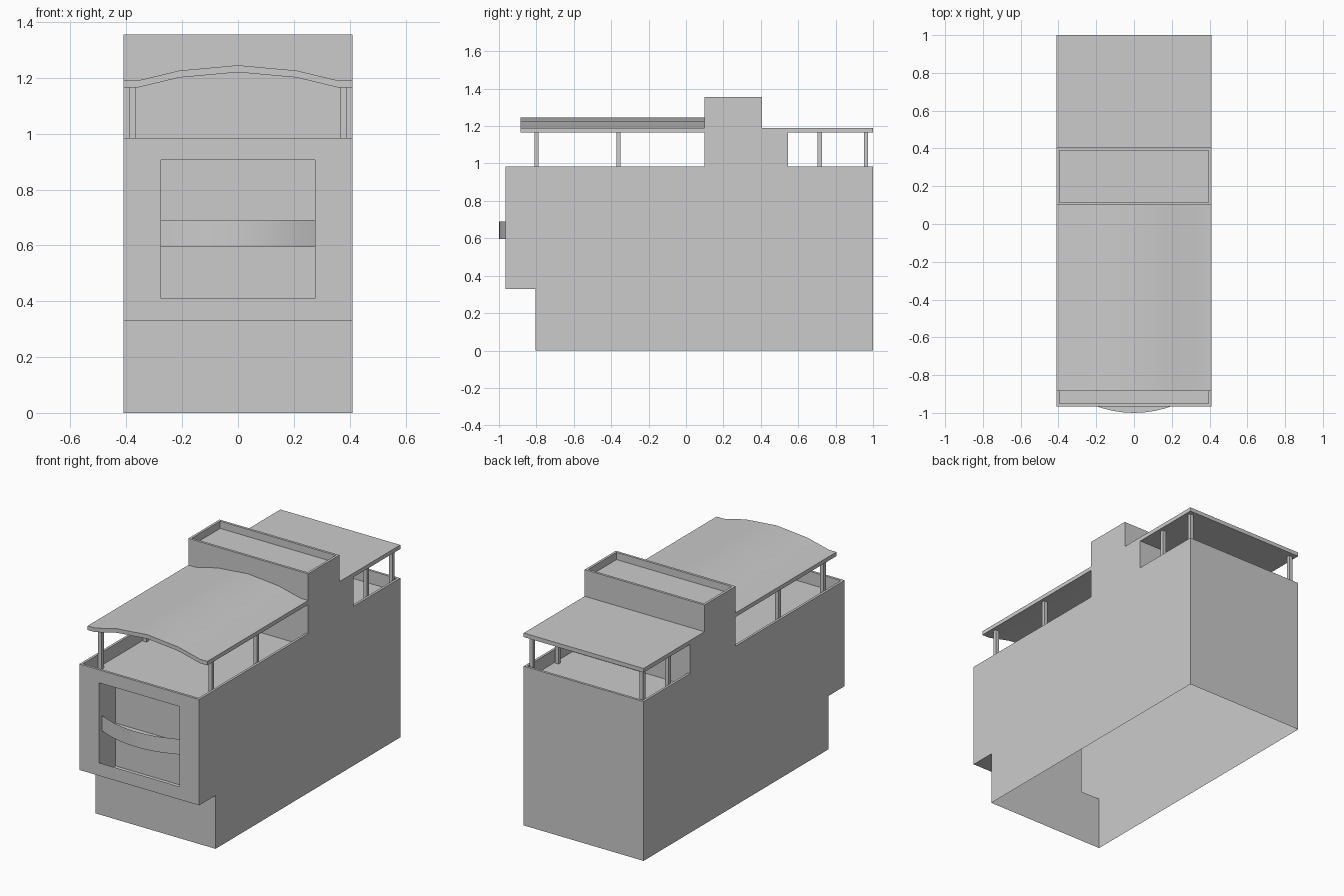
import bpy, bmesh

if "Cube" in bpy.data.objects:
    bpy.data.objects.remove(bpy.data.objects["Cube"])

W = 0.41            # half width of the house
RIM = 0.015         # parapet thickness
DECK = 0.905        # terrace floor height


def finish(bm, name, smooth=False):
    bmesh.ops.remove_doubles(bm, verts=bm.verts, dist=1e-4)
    bmesh.ops.recalc_face_normals(bm, faces=bm.faces)
    me = bpy.data.meshes.new(name)
    bm.to_mesh(me)
    bm.free()
    ob = bpy.data.objects.new(name, me)
    bpy.context.collection.objects.link(ob)
    if smooth:
        bpy.context.view_layer.objects.active = ob
        ob.select_set(True)
        bpy.ops.object.shade_smooth_by_angle()
        ob.select_set(False)
    return ob


def face(bm, pts):
    return bm.faces.new([bm.verts.new(p) for p in pts])


def strip(bm, a, b, w=W):
    """Quad across the width between two (y, z) profile points."""
    face(bm, [(-w, *a), (w, *a), (w, *b), (-w, *b)])


def tray(bm, y0, y1, z, floor, rim0, rim1):
    """Sunken roof with a parapet rim; rim0 / rim1 are the rims at y0 / y1."""
    out = [(-W, y0), (W, y0), (W, y1), (-W, y1)]
    xi = W - RIM
    inn = [(-xi, y0 + rim0), (xi, y0 + rim0), (xi, y1 - rim1), (-xi, y1 - rim1)]
    face(bm, [(*p, floor) for p in inn])
    for i, rim in enumerate((rim0, RIM, rim1, RIM)):
        j = (i + 1) % 4
        face(bm, [(*inn[i], z), (*inn[j], z), (*inn[j], floor), (*inn[i], floor)])
        if rim:
            face(bm, [(*out[i], z), (*out[j], z), (*inn[j], z), (*inn[i], z)])


def box(name, x0, x1, y0, y1, z0, z1):
    bm = bmesh.new()
    bmesh.ops.create_cube(bm, size=1)
    for v in bm.verts:
        v.co = (x1 if v.co.x > 0 else x0, y1 if v.co.y > 0 else y0, z1 if v.co.z > 0 else z0)
    return finish(bm, name)


# House shell, open underneath: side silhouettes joined across the width
prof = [(-0.805, 0), (-0.805, 0.33), (-0.965, 0.33), (-0.965, 0.985), (0.1, 0.985),
        (0.1, 1.355), (0.405, 1.355), (0.405, 1.165), (0.545, 1.165),
        (0.545, 0.985), (1.0, 0.985), (1.0, 0)]
bm = bmesh.new()
for s in (-W, W):
    face(bm, [(s, *p) for p in prof])
for i in (0, 1, 4, 6, 7, 8, 10):
    strip(bm, prof[i], prof[i + 1])
# Terraces and tower roof
tray(bm, -0.965, 0.1, 0.985, DECK, RIM, 0)
tray(bm, 0.545, 1.0, 0.985, DECK, 0, RIM)
tray(bm, 0.1, 0.405, 1.355, 1.31, RIM, RIM)
# Front wall around the window opening
F, B, OX, OZ0, OZ1 = -0.965, -0.805, 0.275, 0.41, 0.905
for x0, x1, z0, z1 in ((-W, -OX, 0.33, 0.985), (OX, W, 0.33, 0.985),
                       (-OX, OX, 0.33, OZ0), (-OX, OX, OZ1, 0.985)):
    face(bm, [(x0, F, z0), (x1, F, z0), (x1, F, z1), (x0, F, z1)])
finish(bm, "house_shell")

# Loggia behind the opening
bm = bmesh.new()
strip(bm, (B, 0.33), (B, OZ1), OX)
for s in (-OX, OX):
    face(bm, [(s, F, 0.33), (s, B, 0.33), (s, B, OZ1), (s, F, OZ1)])
finish(bm, "loggia_walls")

# Bowed balcony: curved railing and its floor
bm = bmesh.new()
N = 10
arc = [(x, -1 + 0.875 * x * x) for x in (-OX + 2 * OX * i / N for i in range(N + 1))]
for a, b in zip(arc, arc[1:]):
    face(bm, [(*a, 0.595), (*b, 0.595), (*b, 0.69), (*a, 0.69)])
face(bm, [(*p, 0.595) for p in arc] + [(OX, B, 0.595), (-OX, B, 0.595)])
finish(bm, "balcony", True)

# Arched front canopy
half = [(0.41, 1.19), (0.36, 1.19), (0.21, 1.226)]
top = [(-x, z) for x, z in half] + [(0, 1.245)] + half[::-1]
bm = bmesh.new()
sec = top + [(x, z - 0.025) for x, z in reversed(top)]
f = face(bm, [(x, -0.885, z) for x, z in sec])
ext = bmesh.ops.extrude_face_region(bm, geom=[f], use_keep_orig=True)
for v in ext["geom"]:
    if isinstance(v, bmesh.types.BMVert):
        v.co.y = 0.1
finish(bm, "front_canopy", True)

# Flat rear canopy
box("rear_canopy", -W, W, 0.405, 1.0, 1.165, 1.19)

# Canopy posts
for y in (-0.80, -0.36, 0.715, 0.963):
    for s in (-1, 1):
        x = s * 0.377
        box("canopy_post", x - 0.012, x + 0.012, y - 0.011, y + 0.011, DECK, 1.167)
